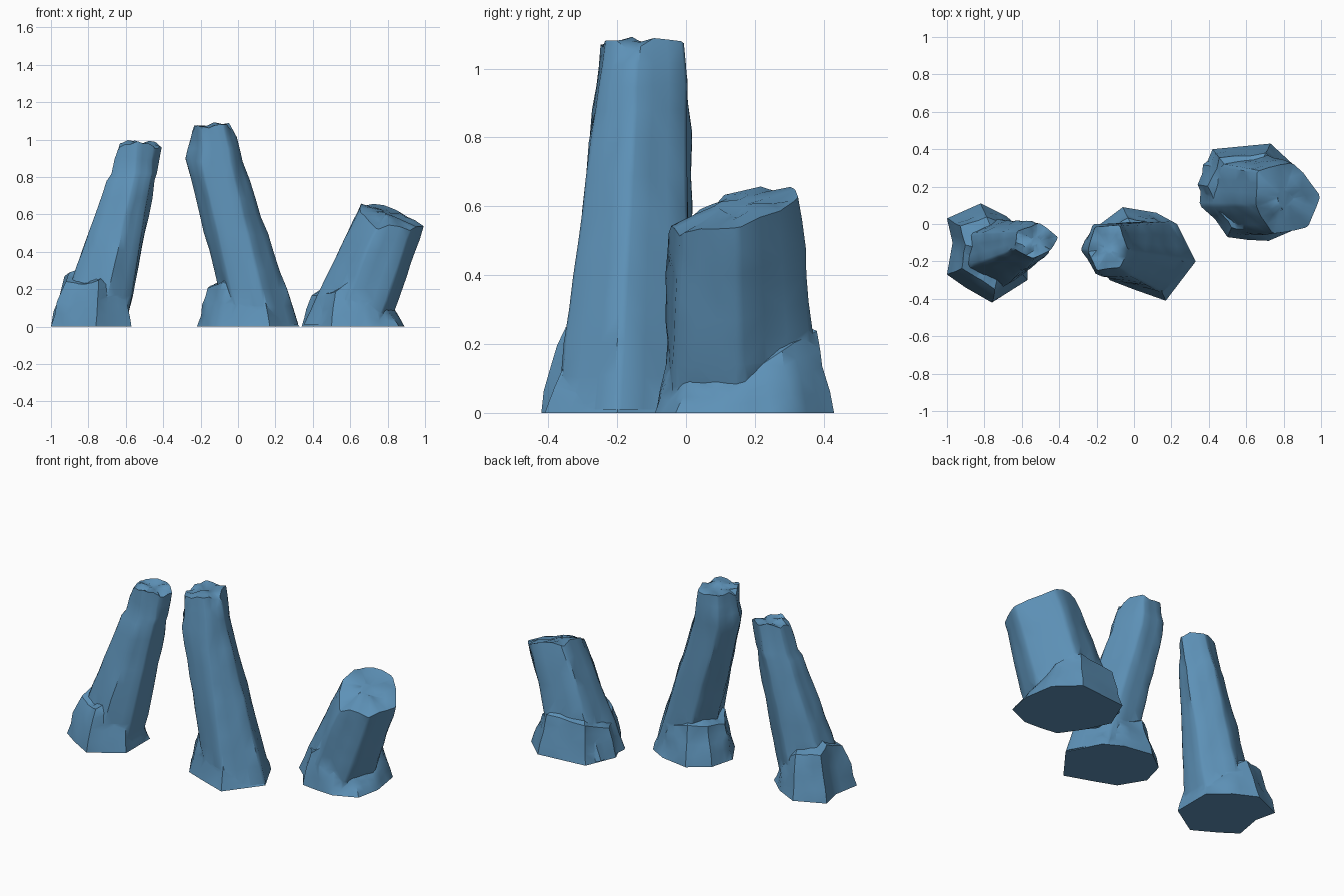
import bpy, bmesh, math
from mathutils import Vector, noise

if "Cube" in bpy.data.objects:
    bpy.data.objects.remove(bpy.data.objects["Cube"])

stone = bpy.data.materials.new("slate_blue_stone")
stone.diffuse_color = (0.11, 0.285, 0.475, 1)
stone.use_nodes = True
stone.node_tree.nodes["Principled BSDF"].inputs["Base Color"].default_value = stone.diffuse_color


def blunt(ring, f):
    """Cut the corners of a polygon so that ridges read as worn."""
    out = []
    for i, p in enumerate(ring):
        out += [p.lerp(ring[i - 1], f), p.lerp(ring[(i + 1) % len(ring)], f)]
    return out


def densify(ring, size):
    """Split the sides of a polygon; size lists the pieces per side."""
    out = []
    for i, (a, b) in enumerate(zip(ring, ring[1:] + ring[:1])):
        n = size[i % len(size)]
        out += [a.lerp(b, k / n) for k in range(n)]
    return out


def loft(name, rings, steps, cuts, rough, crown, wear):
    """Closed rock skin through matching polygons, with mild chipping."""
    rings = [[Vector(p) for p in r] for r in rings]
    if wear:
        rings = [blunt(r, wear) for r in rings]
    rings = [densify(r, cuts) for r in rings]
    rows = [rings[0]]
    for a, b, n in zip(rings, rings[1:], steps):
        rows += [[p.lerp(q, k / n) for p, q in zip(a, b)] for k in range(1, n + 1)]
    bm = bmesh.new()
    layers = []
    for i, row in enumerate(rows):
        mid = sum(row, Vector()) / len(row)
        layer = []
        for p in row:
            out = (p - mid) * Vector((1, 1, 0))
            q = p.copy()
            if i:
                q += out.normalized() * rough * noise.noise(p * 10)
                q.z += rough * 0.8 * noise.noise(p * 13 + Vector((5, 2, 7)))
            if i == len(rows) - 1:
                q.z += crown * noise.noise(p * 17)
            layer.append(bm.verts.new(q))
        layers.append(layer)
    # broken top surface
    last = rows[-1]
    mid = sum(last, Vector()) / len(last)
    for f in (0.62, 0.25):
        layer = []
        for p in last:
            q = mid.lerp(p, f)
            q.z += crown * (noise.noise(q * 15) + 0.25)
            layer.append(bm.verts.new(q))
        layers.append(layer)
    n = len(last)
    for a, b in zip(layers, layers[1:]):
        for j in range(n):
            k = (j + 1) % n
            bm.faces.new((a[j], a[k], b[k], b[j]))
    bm.faces.new(layers[0][::-1])
    bm.faces.new(layers[-1])
    bmesh.ops.recalc_face_normals(bm, faces=bm.faces)
    bmesh.ops.triangulate(bm, faces=[f for f in bm.faces if len(f.verts) == 4])
    me = bpy.data.meshes.new(name)
    bm.to_mesh(me)
    bm.free()
    me.materials.append(stone)
    ob = bpy.data.objects.new(name, me)
    bpy.context.collection.objects.link(ob)
    return ob


def column(name, rings, steps):
    return loft(name, rings, steps, (1, 3), 0.010, 0.035, 0.06)


def collar(name, base, tops, inward, centre):
    """Rubble skirt: outline on the ground, sloping up to the column."""
    c = Vector((*centre, 0))
    low = [Vector((x, y, 0)) for x, y in base]
    mid, rim, tuck = [], [], []
    for p, z in zip(low, tops):
        m, r, t = (p.lerp(c, inward * f) for f in (0.5, 1, 2))
        mid.append(Vector((m.x, m.y, z * 0.55)))
        rim.append(Vector((r.x, r.y, z)))
        tuck.append(Vector((t.x, t.y, z + 0.02)))
    return loft(name, [low, mid, rim, tuck], (2, 2, 1), (3,), 0.016, 0.01, 0)


def weld(shaft, skirt):
    """Join column and skirt into one solid rock."""
    bpy.ops.object.select_all(action='DESELECT')
    shaft.select_set(True)
    bpy.context.view_layer.objects.active = shaft
    mod = shaft.modifiers.new("weld", 'BOOLEAN')
    mod.operation, mod.object, mod.solver = 'UNION', skirt, 'EXACT'
    mod.use_self = True
    bpy.ops.object.modifier_apply(modifier=mod.name)
    bpy.data.objects.remove(skirt)
    bpy.ops.object.shade_smooth_by_angle(angle=math.radians(38))


# Left column, leaning right
weld(column("left_rock", [
    [(-.595, -.08, .01), (-.595, -.27, .01), (-.74, -.37, .01), (-.96, -.25, .01), (-.96, -.06, .01), (-.77, .03, .01)],
    [(-.535, -.075, .32), (-.545, -.23, .32), (-.67, -.315, .32), (-.865, -.22, .32), (-.86, -.05, .32), (-.69, .025, .32)],
    [(-.44, -.07, .78), (-.47, -.17, .78), (-.56, -.22, .78), (-.70, -.16, .78), (-.69, -.04, .78), (-.57, .02, .78)],
    [(-.43, -.07, .82), (-.46, -.16, .82), (-.55, -.20, .82), (-.68, -.15, .82), (-.67, -.04, .82), (-.55, .015, .82)],
    [(-.405, -.07, .97), (-.45, -.14, .96), (-.54, -.18, .98), (-.635, -.13, .97), (-.625, -.04, .97), (-.51, .01, .99)],
], (4, 5, 1, 2)), collar("left_skirt",
       [(-.57, -.06), (-.57, -.30), (-.76, -.42), (-.90, -.34), (-1.0, -.27),
        (-.97, -.10), (-1.0, .03), (-.82, .11), (-.68, .04)],
       [.10, .17, .25, .22, .24, .29, .27, .25, .19], .26, (-.70, -.15)))

# Middle column, leaning left
weld(column("middle_rock", [
    [(.33, -.20, .01), (.17, -.38, .01), (.0, -.325, .01), (-.05, -.15, .01), (.02, .015, .01), (.21, .015, .01)],
    [(.035, -.15, .88), (-.035, -.265, .88), (-.20, -.275, .88), (-.285, -.14, .90), (-.22, -.005, .88), (-.06, .0, .88)],
    [(.015, -.15, .95), (-.045, -.255, .95), (-.19, -.26, .95), (-.27, -.14, .95), (-.22, -.005, .95), (-.07, .0, .95)],
    [(-.03, -.14, 1.08), (-.075, -.235, 1.07), (-.20, -.25, 1.06), (-.24, -.14, 1.06), (-.21, -.015, 1.06), (-.075, -.005, 1.08)],
], (9, 1, 2)), collar("middle_skirt",
       [(.33, -.20), (.17, -.41), (.0, -.35), (-.13, -.30), (-.22, -.15),
        (-.18, .0), (-.06, .09), (.12, .06), (.23, .0)],
       [.08, .14, .20, .24, .21, .23, .23, .19, .14], .24, (.06, -.16)))

# Right column, short and thick
weld(column("right_rock", [
    [(.81, .16, .01), (.755, -.045, .01), (.53, -.06, .01), (.35, .10, .01), (.37, .33, .01), (.66, .385, .01)],
    [(1.0, .15, .53), (.93, -.015, .53), (.74, -.055, .54), (.65, .10, .63), (.655, .285, .655), (.85, .335, .63)],
], (8,)), collar("right_skirt",
       [(.89, .12), (.86, -.03), (.72, -.09), (.61, -.085), (.50, -.07), (.41, .06),
        (.34, .21), (.42, .40), (.73, .43), (.86, .31)],
       [.09, .09, .17, .25, .19, .16, .17, .22, .24, .18], .22, (.60, .17)))
